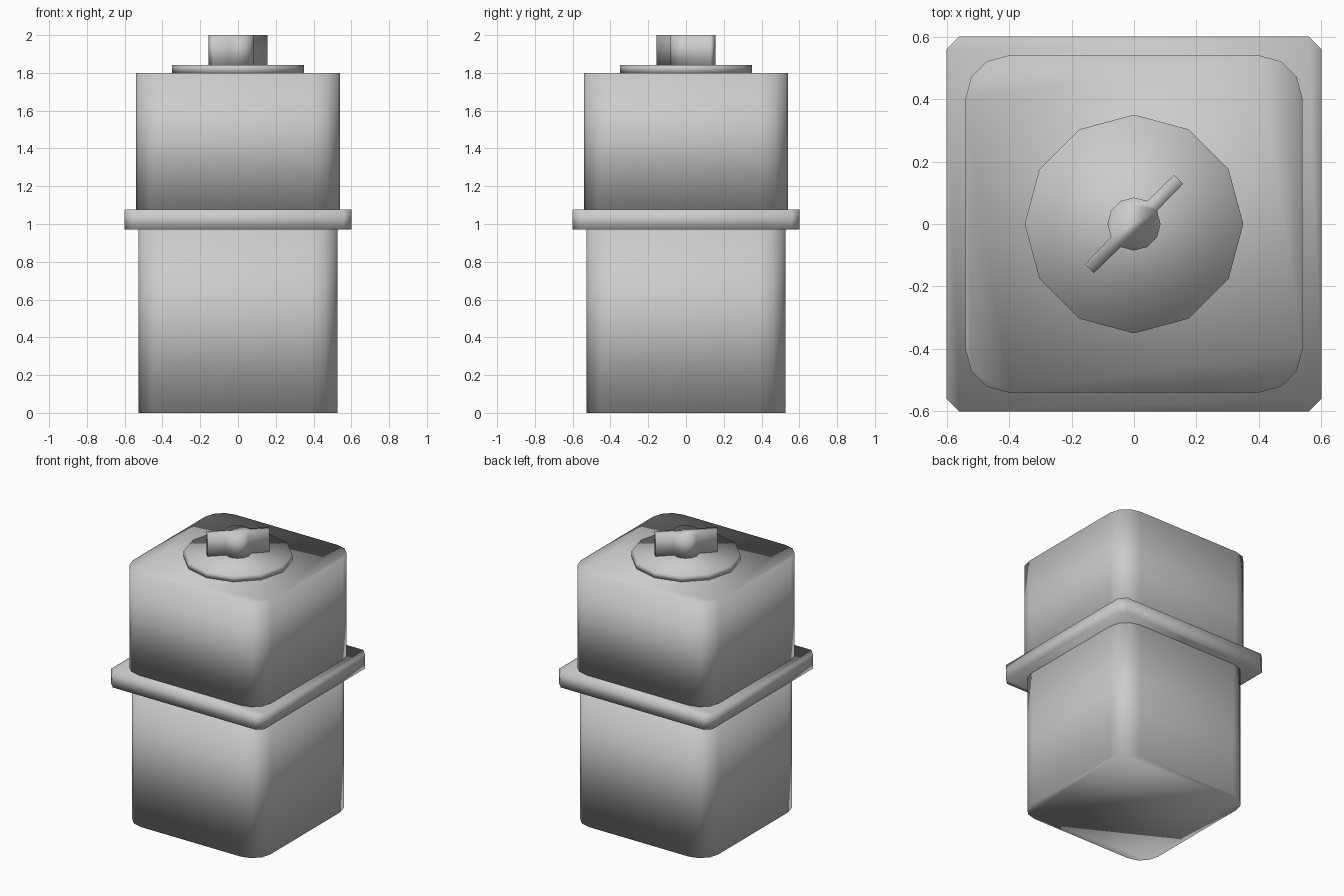
import bpy, bmesh
from math import sin, cos, pi, radians

if "Cube" in bpy.data.objects:
    bpy.data.objects.remove(bpy.data.objects["Cube"])


def prism(name, outline, z0, z1):
    """Extrude a closed xy outline from z0 to z1, smooth shaded throughout."""
    bm = bmesh.new()
    base = bm.faces.new([bm.verts.new((x, y, z0)) for x, y in outline])
    ext = bmesh.ops.extrude_face_region(bm, geom=[base], use_keep_orig=True)
    for v in ext["geom"]:
        if isinstance(v, bmesh.types.BMVert):
            v.co.z = z1
    bmesh.ops.recalc_face_normals(bm, faces=bm.faces)
    for f in bm.faces:
        f.smooth = True
    me = bpy.data.meshes.new(name)
    bm.to_mesh(me)
    bm.free()
    ob = bpy.data.objects.new(name, me)
    bpy.context.collection.objects.link(ob)
    return ob


def rounded_square(half, r, seg):
    """Square outline with corners of radius r in seg steps."""
    pts = []
    for q, (sx, sy) in enumerate([(1, 1), (-1, 1), (-1, -1), (1, -1)]):
        for i in range(seg + 1):
            a = (q + i / seg) * pi / 2
            pts.append((sx * (half - r) + r * cos(a), sy * (half - r) + r * sin(a)))
    return pts


def polar(r, degrees):
    return (r * cos(radians(degrees)), r * sin(radians(degrees)))


# Lower housing, collar and upper housing
prism("lower_body", rounded_square(0.527, 0.137, 3), 0.0, 0.975)
prism("collar", rounded_square(0.6, 0.04, 1), 0.97, 1.077)
prism("upper_body", rounded_square(0.54, 0.14, 3), 1.07, 1.8)

# Twelve-sided cap disc
prism("cap_disc", [polar(0.35, 30 * k) for k in range(12)], 1.798, 1.843)

# Knob: twelve-sided hub with two opposite sides pulled out into wings
knob = []
for k in range(12):
    knob.append(polar(0.085, 30 * k))
    if k in (1, 7):
        mid = 30 * k + 15
        knob += [polar(0.203, mid - 5.7), polar(0.203, mid + 5.7)]
prism("knob", knob, 1.84, 2.0)
